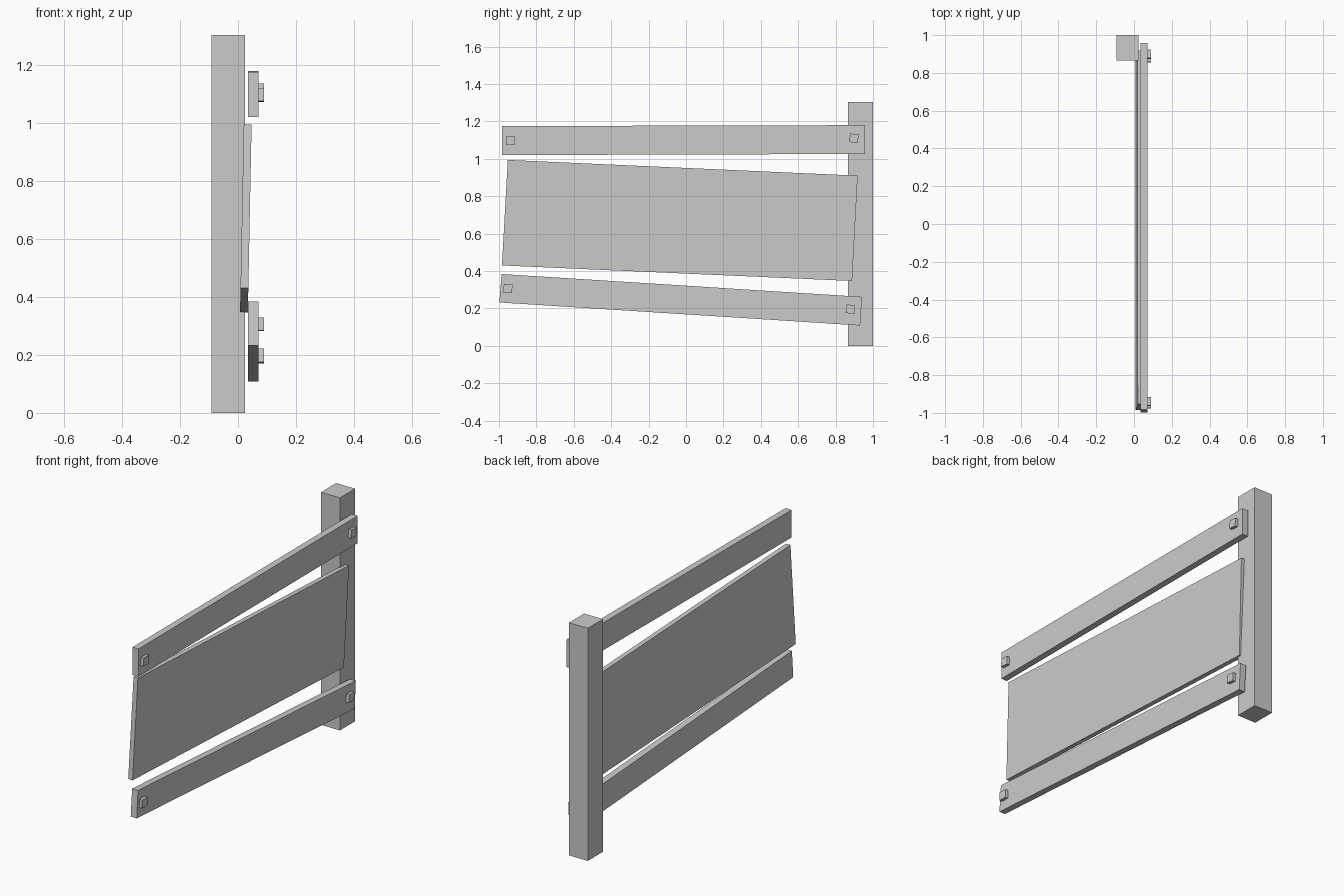
import bpy, bmesh, math

if "Cube" in bpy.data.objects:
    bpy.data.objects.remove(bpy.data.objects["Cube"])


def slab(name, corners, x0, x1, lean=0.0):
    """Extrude a y-z outline from x0 to x1; lean shifts x with height."""
    bm = bmesh.new()
    zmin = min(z for y, z in corners)
    back = [bm.verts.new((x0 + lean * (z - zmin), y, z)) for y, z in corners]
    face = bm.faces.new(back)
    ext = bmesh.ops.extrude_face_region(bm, geom=[face])
    moved = [v for v in ext["geom"] if isinstance(v, bmesh.types.BMVert)]
    bmesh.ops.translate(bm, verts=moved, vec=(x1 - x0, 0, 0))
    bmesh.ops.recalc_face_normals(bm, faces=bm.faces)
    mesh = bpy.data.meshes.new(name)
    bm.to_mesh(mesh)
    bm.free()
    obj = bpy.data.objects.new(name, mesh)
    bpy.context.collection.objects.link(obj)
    return obj


def square(y, z, size, degrees):
    """Corners of a rotated square in the y-z plane."""
    r = size / math.sqrt(2)
    angles = [math.radians(degrees + 45 + 90 * i) for i in range(4)]
    return [(y + r * math.cos(a), z + r * math.sin(a)) for a in angles]


# Upright post
slab("post", [(0.866, 0), (1.0, 0), (1.0, 1.303), (0.866, 1.303)], -0.092, 0.025)

# Crooked rails
slab("top_rail", [(-0.983, 1.02), (0.957, 1.026), (0.957, 1.18), (-0.983, 1.175)],
     0.034, 0.071)
slab("bottom_rail", [(-0.998, 0.232), (0.931, 0.109), (0.941, 0.262), (-0.986, 0.384)],
     0.034, 0.071)

# Wide leaning board between the rails
slab("wide_board", [(-0.984, 0.43), (0.888, 0.347), (0.918, 0.91), (-0.953, 0.994)],
     0.007, 0.034, lean=0.02)

# Square peg heads at the rail ends
pegs = [(-0.939, 1.097, -3), (0.898, 1.11, -6), (-0.952, 0.306, -2), (0.879, 0.196, -6)]
for i, (y, z, turn) in enumerate(pegs):
    slab(f"peg_{i + 1}", square(y, z, 0.046, turn), 0.05, 0.089)
